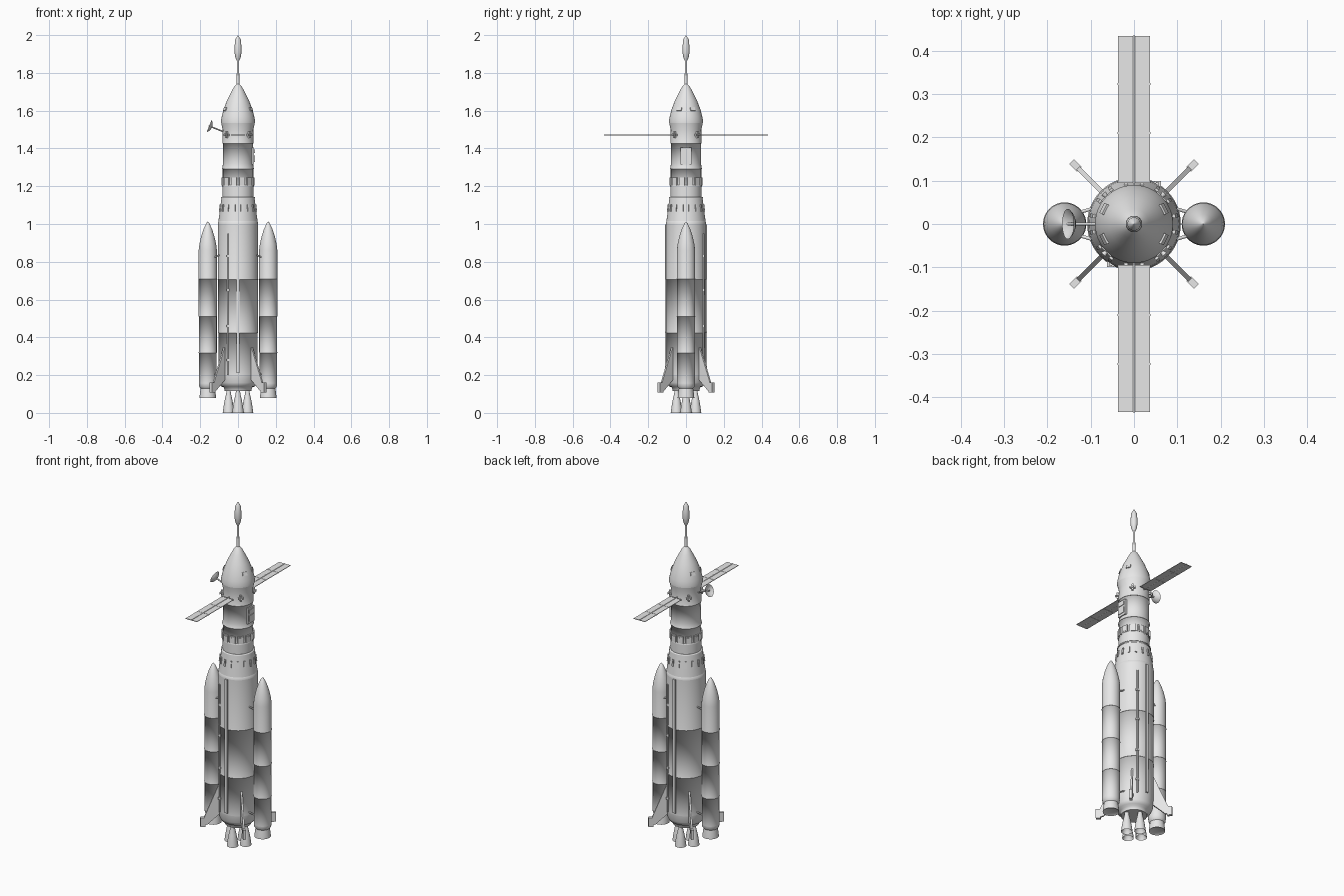
import bpy, bmesh, math
from mathutils import Vector, Matrix

if "Cube" in bpy.data.objects:
    bpy.data.objects.remove(bpy.data.objects["Cube"])

grey = bpy.data.materials.new("light_grey")
grey.diffuse_color = (0.8, 0.8, 0.8, 1)
grey.use_nodes = True
grey.node_tree.nodes["Principled BSDF"].inputs["Base Color"].default_value = grey.diffuse_color


def finish(name, bm, smooth=True):
    me = bpy.data.meshes.new(name)
    bmesh.ops.recalc_face_normals(bm, faces=bm.faces)
    for f in bm.faces:
        f.smooth = smooth
    bm.to_mesh(me)
    bm.free()
    me.materials.append(grey)
    ob = bpy.data.objects.new(name, me)
    bpy.context.collection.objects.link(ob)
    return ob


def lathe(name, sections, loc=(0, 0, 0), n=48):
    """Revolve (radius, z) sections about z; separate sections meet in crisp edges."""
    bm = bmesh.new()
    for prof in sections:
        rings = []
        for r, z in prof:
            r = max(r, 0.0004)
            rings.append([bm.verts.new((r * math.cos(i * math.tau / n) + loc[0],
                                        r * math.sin(i * math.tau / n) + loc[1], z + loc[2]))
                          for i in range(n)])
        for a, b in zip(rings, rings[1:]):
            for i in range(n):
                j = (i + 1) % n
                bm.faces.new((a[i], a[j], b[j], b[i]))
    return finish(name, bm)


def box(name, size, mat):
    bm = bmesh.new()
    bmesh.ops.create_cube(bm, size=1, matrix=mat @ Matrix.Diagonal((*size, 1)))
    return finish(name, bm, False)


def rod(name, a, b, r, n=10, r2=None):
    a, b = Vector(a), Vector(b)
    d = b - a
    m = Matrix.Translation((a + b) / 2) @ d.to_track_quat('Z', 'Y').to_matrix().to_4x4()
    bm = bmesh.new()
    bmesh.ops.create_cone(bm, cap_ends=True, segments=n, radius1=r,
                          radius2=r if r2 is None else r2, depth=d.length, matrix=m)
    ob = finish(name, bm)
    for p in ob.data.polygons:
        p.use_smooth = len(p.vertices) == 4
    return ob


def around(deg, r, z, tilt=0):
    """Frame on the hull: local x points outward, y along the hull, z up."""
    return (Matrix.Rotation(math.radians(deg), 4, 'Z') @ Matrix.Translation((r, 0, z))
            @ Matrix.Rotation(math.radians(tilt), 4, 'Y'))


# Core stage: each band tucks under a small lip of the one above
lathe("core_stage", [
    [(0, .115), (.07, .115)],
    [(.07, .115), (.074, .135), (.09, .14), (.1, .16), (.104, .20)],
    [(.104, .20), (.104, .424), (.107, .424)],
    [(.107, .424), (.105, .43), (.105, .705), (.108, .705)],
    [(.108, .705), (.106, .712), (.106, 1.0)],
    [(.106, 1.0), (.104, 1.015), (.098, 1.022)]])

# Upper stage and service module
lathe("upper_stage", [
    [(.104, 1.012), (.088, 1.135)],
    [(.09, 1.135), (.09, 1.142), (.082, 1.142)],
    [(.082, 1.142), (.082, 1.2)],
    [(.085, 1.198), (.085, 1.206), (.081, 1.206)],
    [(.081, 1.206), (.081, 1.292), (.085, 1.292)],
    [(.085, 1.292), (.082, 1.298), (.08, 1.32), (.08, 1.425), (.084, 1.425)],
    [(.084, 1.425), (.082, 1.43), (.081, 1.5), (.09, 1.54)]])

# Nose capsule with escape spike
lathe("nose_capsule", [
    [(.09, 1.535), (.09, 1.548), (.086, 1.57), (.077, 1.605), (.058, 1.655),
     (.035, 1.70), (.02, 1.728), (.009, 1.74)],
    [(.009, 1.738), (.0065, 1.80), (.0065, 1.865)],
    [(.0065, 1.865), (.014, 1.88), (.019, 1.91), (.0185, 1.935), (.015, 1.975),
     (.006, 1.992), (0, 2.0)]])

# Side boosters
for side, s in (("left", -1), ("right", 1)):
    lathe(side + "_booster", [
        [(0, .085), (.036, .085), (.044, .08)],
        [(.044, .08), (.042, .10), (.038, .13)],
        [(.038, .13), (.046, .14), (.047, .155)],
        [(.047, .155), (.047, .318), (.049, .318)],
        [(.049, .318), (.0475, .324), (.0475, .51), (.0495, .51)],
        [(.0495, .51), (.048, .516), (.048, .708), (.05, .708)],
        [(.05, .708), (.0485, .714), (.0485, .86), (.044, .895), (.035, .935),
         (.022, .975), (.008, 1.004), (0, 1.012)]], (s * .16, 0, 0), 40)
    for z in (.2, .82):
        for t in (-1, 1):
            rod(side + "_booster_strut", (s * .088, t * .038, z + .02),
                (s * .135, t * .024, z), .004)

# Engine bells
for k in range(4):
    a = k * math.pi / 2
    lathe("engine_bell", [[(0, .04), (.018, .03), (.029, 0)],
                          [(.031, 0), (.027, .03), (.021, .065), (.013, .10), (.01, .125)]],
          (.05 * math.cos(a), .05 * math.sin(a), 0), 24)

# Diagonal fins with end pods
for k in range(4):
    m = Matrix.Rotation(math.radians(45 + 90 * k), 4, 'Z')
    bm = bmesh.new()
    pts = [(.085, .345), (.106, .345), (.182, .165), (.182, .115), (.165, .12), (.085, .19)]
    f = bm.faces.new([bm.verts.new(m @ Vector((r, -.005, z))) for r, z in pts])
    ex = bmesh.ops.extrude_face_region(bm, geom=[f])
    bmesh.ops.translate(bm, vec=m.to_3x3() @ Vector((0, .01, 0)),
                        verts=[v for v in ex['geom'] if isinstance(v, bmesh.types.BMVert)])
    finish("fin", bm, False)
    box("fin_pod", (.026, .016, .054), around(45 + 90 * k, .191, .135))

# Cable ducts and thin pipes with clamps, front and back
for s in (-1, 1):
    box("cable_duct", (.016, .012, .785), Matrix.Translation((0, s * .106, .605)))
    x, y = s * .054, s * .093
    rod("thin_pipe", (x, y, .2), (x, y, .95), .0045)
    for z in (.28, .46, .65, .83):
        box("pipe_clamp", (.016, .012, .012), Matrix.Translation((x, y, z)))

# Separation struts, window boxes, hatch
for k in range(16):
    box("separation_strut", (.008, .009, .038), around(11.25 + 22.5 * k, .096, 1.085, -8))
for k in range(12):
    box("window_frame", (.01, .032, .042), around(15 + 30 * k, .082, 1.225))
    box("window_pane", (.006, .02, .028), around(15 + 30 * k, .0855, 1.225))
box("hatch", (.014, .058, .092), around(0, .079, 1.36))
box("hatch_panel", (.006, .042, .02), around(0, .0865, 1.385))
box("hatch_panel", (.006, .042, .034), around(0, .0865, 1.345))

# Capsule portholes
for deg in (27, 153, 207, 333):
    box("porthole", (.012, .026, .02), around(deg, .074, 1.607, -20))

# Cross shaped thruster clusters
for k in range(4):
    deg = 45 + 90 * k
    box("thruster_bar", (.014, .03, .01), around(deg, .085, 1.472))
    box("thruster_bar", (.014, .01, .036), around(deg, .085, 1.472))
    rod("thruster_nozzle", around(deg, .088, 1.472).translation,
        around(deg, .1, 1.472).translation, .004, 10, .007)

# Solar wings: three panels per side on a central spar
for s in (-1, 1):
    for k in range(3):
        box("solar_panel", (.074, .109, .003),
            Matrix.Translation((0, s * (.153 + .1133 * k), 1.47)))
        box("panel_hinge", (.076, .004, .005),
            Matrix.Translation((0, s * (.0965 + .1133 * k), 1.47)))
    rod("solar_spar", (0, s * .07, 1.471), (0, s * .435, 1.471), .003)

# Dish antenna on a short arm
rod("dish_arm", (-.075, 0, 1.488), (-.14, 0, 1.514), .004)
dish = lathe("dish", [[(0, 0), (.016, .003), (.027, .009), (.035, .017)],
                      [(.035, .017), (.026, .011), (.015, .005), (0, .002)],
                      [(.003, 0), (.003, .018), (0, .02)]], n=32)
dish.matrix_world = (Matrix.Translation((-.137, 0, 1.512))
                     @ Vector((-.92, 0, .38)).to_track_quat('Z', 'Y').to_matrix().to_4x4())
